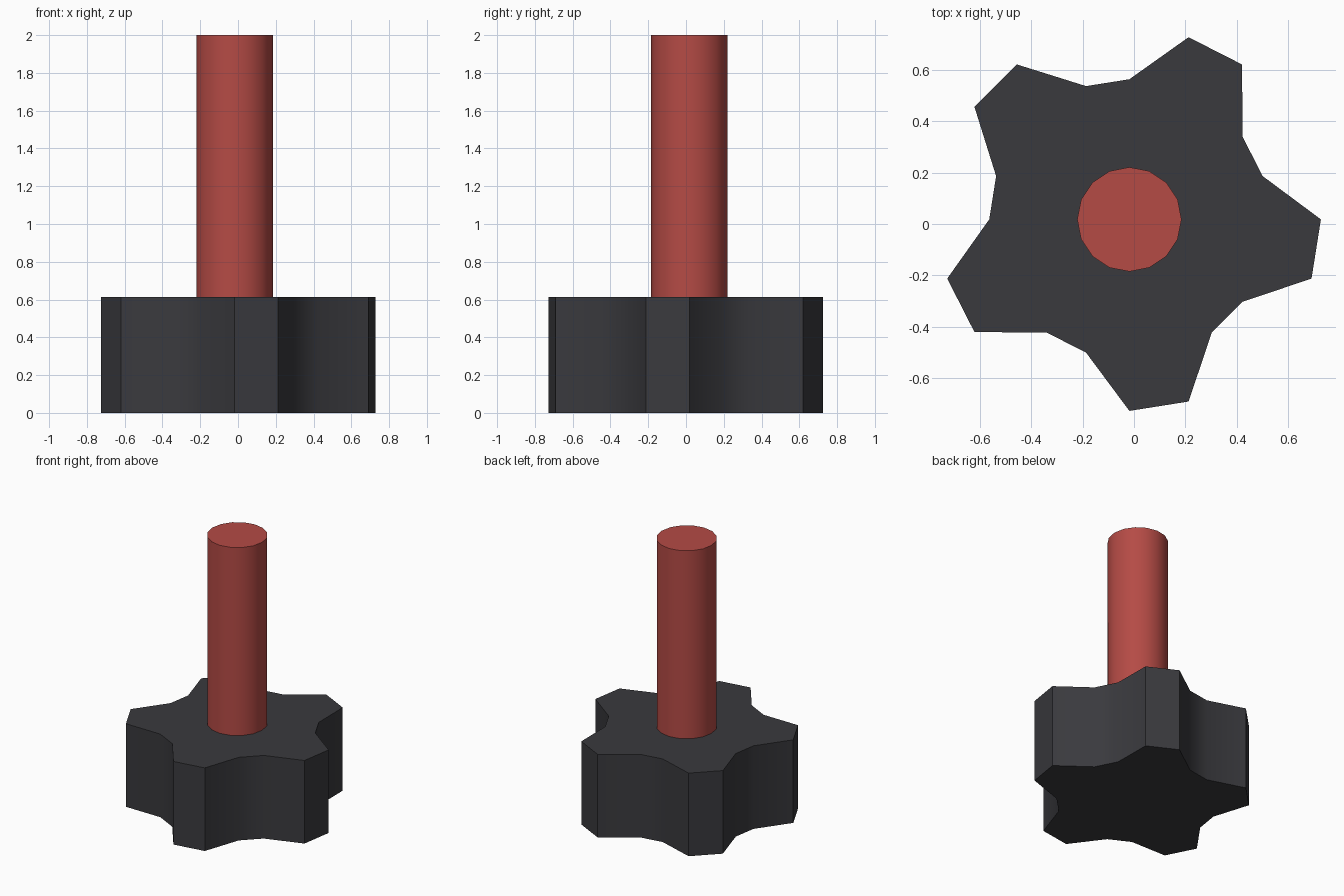
import bpy
import math

cube = bpy.data.objects.get("Cube")
if cube:
    bpy.data.objects.remove(cube, do_unlink=True)

CX, CY = -0.018, 0.018   # shared axis of knob and rod
KNOB_TOP = 0.613


def make_material(name, color):
    mat = bpy.data.materials.new(name)
    mat.use_nodes = True
    mat.diffuse_color = (*color, 1)
    for node in mat.node_tree.nodes:
        if node.type == 'BSDF_PRINCIPLED':
            node.inputs["Base Color"].default_value = (*color, 1)
    return mat


def make_prism(name, radii, z0, z1, mat):
    """Upright prism whose corners are evenly spaced in angle."""
    n = len(radii)
    verts = []
    for z in (z0, z1):
        for i, r in enumerate(radii):
            a = math.tau * i / n
            verts.append((r * math.cos(a), r * math.sin(a), z))
    faces = [tuple(reversed(range(n))), tuple(range(n, 2 * n))]
    for i in range(n):
        j = (i + 1) % n
        faces.append((i, j, n + j, n + i))
    mesh = bpy.data.meshes.new(name)
    mesh.from_pydata(verts, [], faces)
    mesh.materials.append(mat)
    obj = bpy.data.objects.new(name, mesh)
    obj.location = (CX, CY, 0)
    bpy.context.collection.objects.link(obj)
    bpy.ops.object.select_all(action='DESELECT')
    obj.select_set(True)
    bpy.context.view_layer.objects.active = obj
    bpy.ops.object.shade_smooth_by_angle(angle=math.radians(30))
    return obj


charcoal = make_material("charcoal", (0.042, 0.042, 0.048))
red = make_material("brick_red", (0.46, 0.07, 0.06))

# Five-lobed grip: each lobe has two tip corners and two valley corners
TIP, VALLEY = 0.745, 0.545
make_prism("knob", [TIP, VALLEY, VALLEY, TIP] * 5, 0, KNOB_TOP, charcoal)

# Round rod standing on the grip
make_prism("rod", [0.203] * 16, KNOB_TOP, 2, red)
